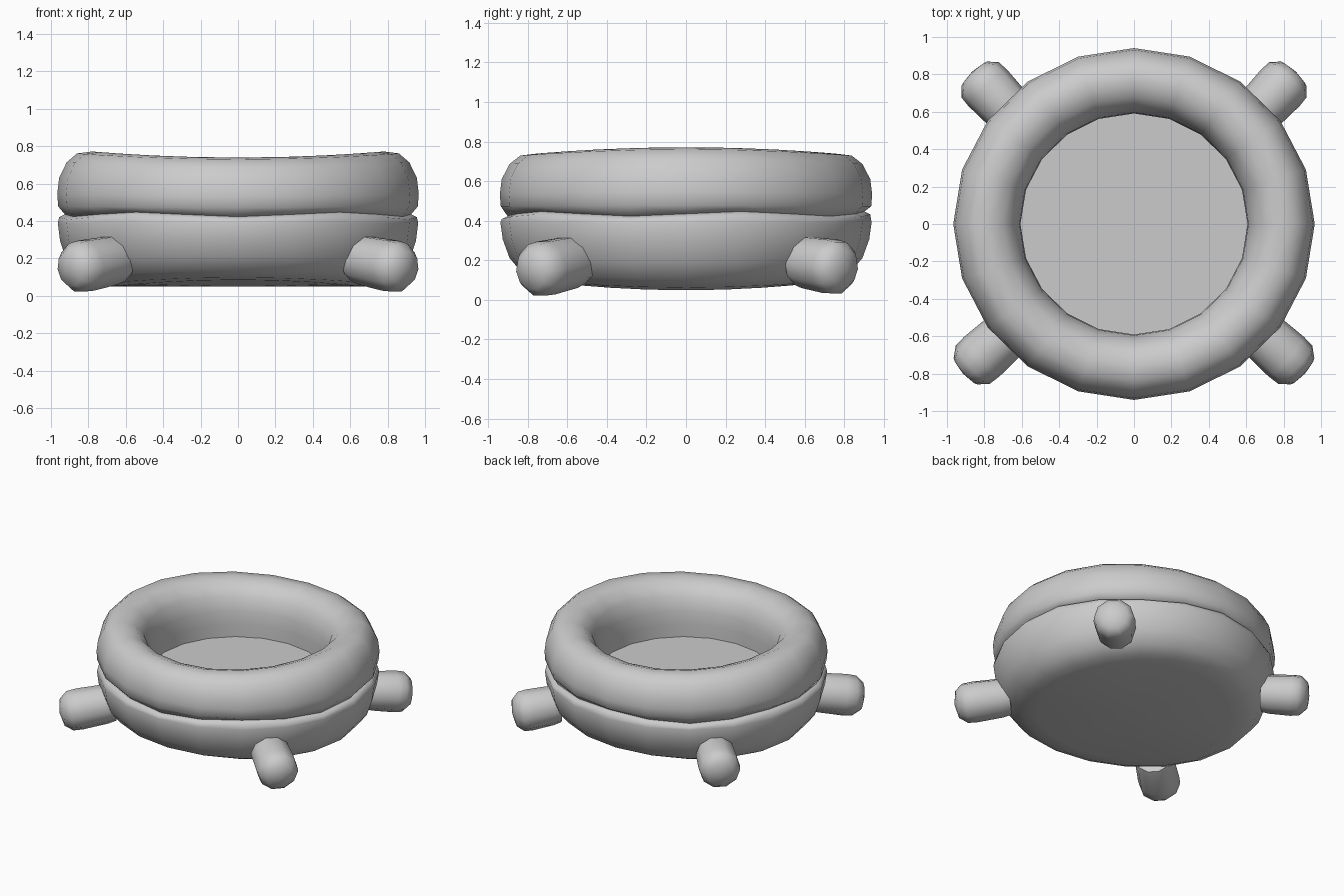
import bpy, bmesh, math
from mathutils import Vector

cube = bpy.data.objects.get("Cube")
if cube:
    bpy.data.objects.remove(cube)

# One soft grey vinyl
vinyl = bpy.data.materials.new("grey_vinyl")
vinyl.use_nodes = True
grey = (0.6, 0.6, 0.6, 1)
vinyl.diffuse_color = grey
vinyl.node_tree.nodes["Principled BSDF"].inputs["Base Color"].default_value = grey


def lathe(name, profile, sides, shape=None, angle=60):
    """Turn a (radius, height) profile about z; shape may then move each point."""
    bm = bmesh.new()
    rings = []
    for r, z in profile:
        ring = []
        for i in range(1 if r == 0 else sides):
            a = math.tau * i / sides
            p = Vector((r * math.cos(a), r * math.sin(a), z))
            ring.append(bm.verts.new(shape(p, a) if shape else p))
        rings.append(ring)
    for low, high in zip(rings, rings[1:]):
        for i in range(sides):
            j = (i + 1) % sides
            corners = [low[i % len(low)], low[j % len(low)],
                       high[j % len(high)], high[i % len(high)]]
            bm.faces.new(list(dict.fromkeys(corners)))
    bmesh.ops.recalc_face_normals(bm, faces=bm.faces)
    mesh = bpy.data.meshes.new(name)
    bm.to_mesh(mesh)
    bm.free()
    mesh.materials.append(vinyl)
    obj = bpy.data.objects.new(name, mesh)
    bpy.context.collection.objects.link(obj)
    bpy.ops.object.select_all(action="DESELECT")
    obj.select_set(True)
    bpy.context.view_layer.objects.active = obj
    bpy.ops.object.shade_smooth_by_angle(angle=math.radians(angle))
    return obj


def sag(p, a):
    """Slight oval, and walls that stand taller at the sides than front and back."""
    wave = math.cos(2 * a)
    lift = 0.05 * (p.z - 0.43) * wave
    # small creases where the two tubes press together
    crease = 0.012 * math.sin(5 * a) if 0.40 < p.z < 0.46 and p.length > 0.9 else 0
    return Vector((p.x * 1.012, p.y * 0.985, p.z + lift + crease))


# Upper tube, open at the foot of its inner wall
lathe("upper_tube", [
    (0.60, 0.36), (0.60, 0.46), (0.605, 0.56), (0.635, 0.66), (0.69, 0.725),
    (0.77, 0.755), (0.85, 0.745), (0.905, 0.70), (0.945, 0.62),
    (0.955, 0.54), (0.95, 0.475), (0.915, 0.435), (0.86, 0.425)], 20, sag)

# Lower tube with its closed underside
lathe("lower_tube", [
    (0, 0.067), (0.66, 0.067), (0.76, 0.08), (0.84, 0.12), (0.905, 0.20),
    (0.94, 0.30), (0.952, 0.39), (0.945, 0.42), (0.915, 0.435), (0.86, 0.43)], 20, sag)

# Pool floor
lathe("floor", [(0, 0.37), (0.62, 0.37)], 20)

# Four stubby feet, pointing out and slightly down
foot_profile = [(0, -0.06), (0.125, -0.04), (0.135, 0.02), (0.142, 0.20),
                (0.137, 0.27), (0.095, 0.325), (0, 0.345)]
for end, y_start, y_tip, x_tip, z_tip in (("front", -0.58, -0.80, 0.915, 0.14),
                                          ("back", 0.61, 0.815, 0.865, 0.155)):
    for side, s in (("left", 1), ("right", -1)):
        foot = lathe(f"{end}_{side}_foot", foot_profile, 10)
        start = Vector((s * 0.67, y_start, 0.19))
        tip = Vector((s * x_tip, y_tip, z_tip))
        foot.location = start
        foot.rotation_euler = (tip - start).to_track_quat("Z", "Y").to_euler()
        foot.scale = (1, 1, (tip - start).length / 0.345)
